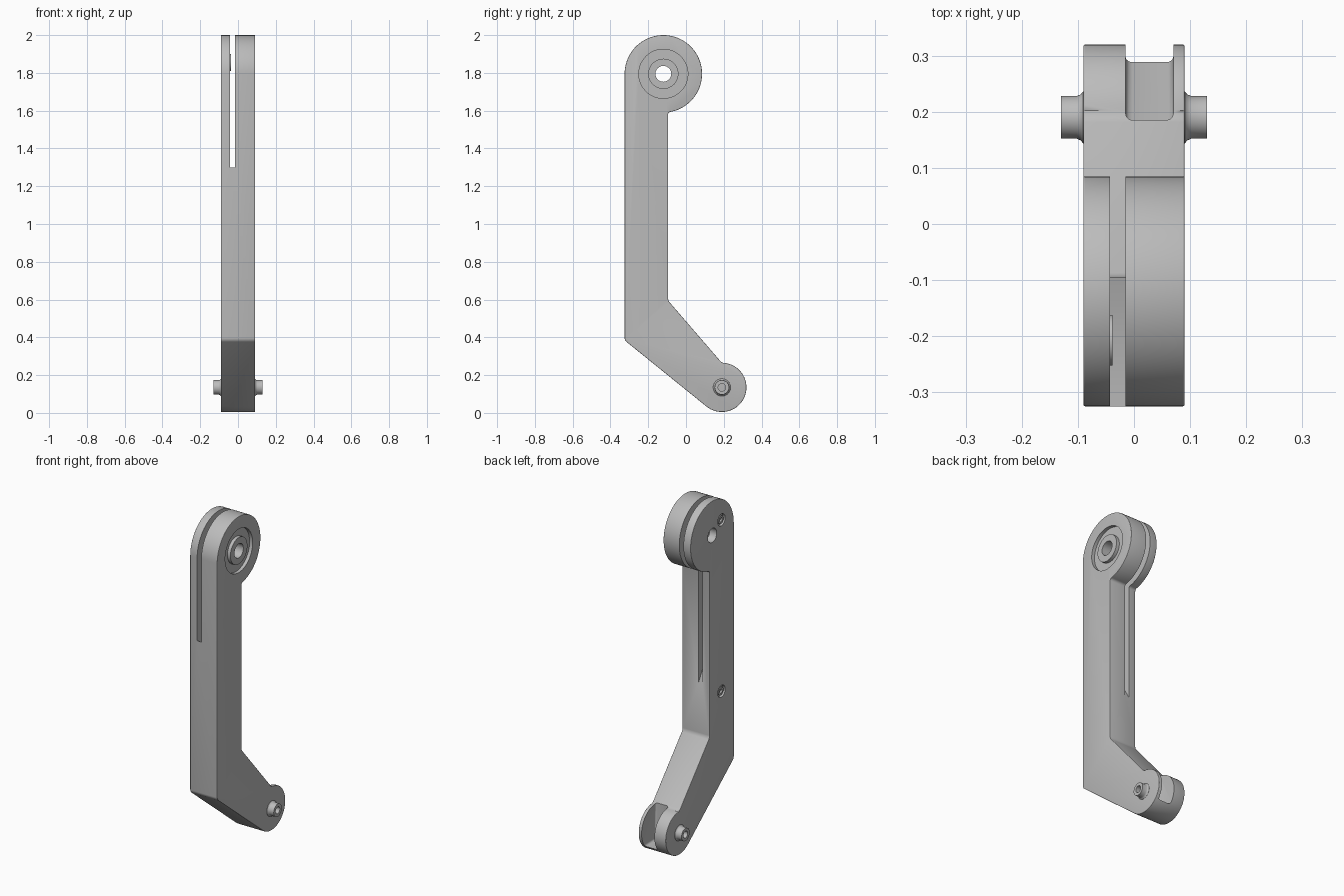
import bpy, bmesh
from math import cos, sin, radians, pi
from mathutils import Vector

if "Cube" in bpy.data.objects:
    bpy.data.objects.remove(bpy.data.objects["Cube"])

grey = bpy.data.materials.new("light_grey")
grey.use_nodes = True
GREY = (0.5, 0.5, 0.5, 1)
grey.diffuse_color = GREY
grey.node_tree.nodes["Principled BSDF"].inputs["Base Color"].default_value = GREY

HALF = 0.09                 # half thickness of the arm
HEAD = (-0.12, 1.795)       # centre of the big eye (y, z)
FOOT = (0.19, 0.135)        # centre of the small eye


def finish(bm, name):
    bmesh.ops.recalc_face_normals(bm, faces=bm.faces)
    mesh = bpy.data.meshes.new(name)
    bm.to_mesh(mesh)
    bm.free()
    mesh.materials.append(grey)
    ob = bpy.data.objects.new(name, mesh)
    bpy.context.collection.objects.link(ob)
    return ob


def prism(name, profile, x0, x1, corner=0, rim=0):
    """Extrude a (y, z) profile along x, rounding its corners and both rims."""
    bm = bmesh.new()
    face = bm.faces.new([bm.verts.new((x0, y, z)) for y, z in profile])
    ext = bmesh.ops.extrude_face_region(bm, geom=[face])
    moved = [v for v in ext["geom"] if isinstance(v, bmesh.types.BMVert)]
    bmesh.ops.translate(bm, verts=moved, vec=(x1 - x0, 0, 0))
    bmesh.ops.recalc_face_normals(bm, faces=bm.faces)
    if corner:
        sharp = [e for e in bm.edges if e.calc_face_angle(0) > 0.4
                 and abs(e.verts[0].co.x - e.verts[1].co.x) > 0.01]
        bmesh.ops.bevel(bm, geom=sharp, offset=corner, segments=4,
                        profile=0.5, affect="EDGES", clamp_overlap=True)
    if rim:
        caps = [e for e in bm.edges if abs(e.verts[0].co.x - e.verts[1].co.x) < 1e-5]
        bmesh.ops.bevel(bm, geom=caps, offset=rim, segments=3,
                        profile=0.5, affect="EDGES", clamp_overlap=True)
    return finish(bm, name)


def lathe(name, rings, centre, steps=48):
    """Turn a closed (x, radius) outline about an axis parallel to x."""
    bm = bmesh.new()
    loops = []
    for i in range(steps):
        a = 2 * pi * i / steps
        loops.append([bm.verts.new((x, centre[0] + r * cos(a), centre[1] + r * sin(a)))
                      for x, r in rings])
    n = len(rings)
    for i in range(steps):
        a, b = loops[i], loops[(i + 1) % steps]
        for j in range(n):
            k = (j + 1) % n
            bm.faces.new((a[j], a[k], b[k], b[j]))
    return finish(bm, name)


def disc(name, x0, x1, r, centre):
    pts = [(centre[0] + r * cos(2 * pi * i / 48), centre[1] + r * sin(2 * pi * i / 48))
           for i in range(48)]
    return prism(name, pts, x0, x1)


def tube(name, x0, x1, r, hole, centre):
    return lathe(name, [(x0, hole), (x0, r), (x1, r), (x1, hole)], centre)


def arc(centre, r, a0, a1, n):
    return [(centre[0] + r * cos(radians(a0 + (a1 - a0) * i / n)),
             centre[1] + r * sin(radians(a0 + (a1 - a0) * i / n))) for i in range(n + 1)]


def cut(target, cutter):
    cutter.hide_render = True
    mod = target.modifiers.new("cut", "BOOLEAN")
    mod.operation = "DIFFERENCE"
    mod.solver = "EXACT"
    mod.object = cutter
    bpy.context.view_layer.objects.active = target
    bpy.ops.object.modifier_apply(modifier=mod.name)
    bpy.data.objects.remove(cutter)


# Bent arm with a large eye on top and a small one at the foot
outline = arc(HEAD, 0.205, 180, -83, 56)
outline += [(-0.095, 0.595)]
outline += arc(FOOT, 0.13, 90, -129, 40)
outline += [(-0.325, 0.384)]
arm = prism("arm", outline, -HALF, HALF, corner=0.014, rim=0.013)

# Slot through the head and upper shaft, with a sloping floor
cut(arm, prism("slot_cutter", [(-0.5, 1.3), (-0.325, 1.3), (-0.095, 0.9),
                               (0.3, 0.9), (0.3, 2.2), (-0.5, 2.2)], -0.043, -0.015))

# Pocket in the foot, open at the top and back
cut(arm, prism("pocket_cutter", [(0.185, 0.05), (0.5, 0.05), (0.5, 0.4), (0.185, 0.4)],
               -0.015, 0.07, rim=0.012))

# Pivot hole with a ring groove on the left side
cut(arm, disc("hole_cutter", -0.2, 0.2, 0.042, HEAD))
cut(arm, tube("groove_cutter", HALF - 0.02, HALF + 0.05, 0.13, 0.08, HEAD))

# Screw recesses on the right side
SCREWS = {"upper": (-0.207, 1.855), "lower": (-0.207, 0.83)}
parts = [arm]
for label, spot in SCREWS.items():
    cut(arm, disc("recess_cutter", -0.2, -HALF + 0.015, 0.035, spot))
    parts.append(tube(label + "_screw", -HALF + 0.004, -HALF + 0.017, 0.024, 0.012, spot))

# Low boss inside the slot behind the upper screw
parts.append(disc("slot_boss", -0.044, -0.038, 0.045, SCREWS["upper"]))

# Flared axle stubs on both sides of the foot
for label, s in (("left", 1), ("right", -1)):
    rings = [(0.085, 0.02), (0.085, 0.047), (0.091, 0.046), (0.095, 0.041),
             (0.102, 0.038), (0.13, 0.038), (0.13, 0.02)]
    parts.append(lathe(label + "_axle_stub", [(s * x, r) for x, r in rings], FOOT))

# Smooth curved surfaces, keep crisp edges
bpy.ops.object.select_all(action="DESELECT")
for ob in parts:
    ob.select_set(True)
bpy.context.view_layer.objects.active = arm
bpy.ops.object.shade_smooth_by_angle(angle=radians(32))
